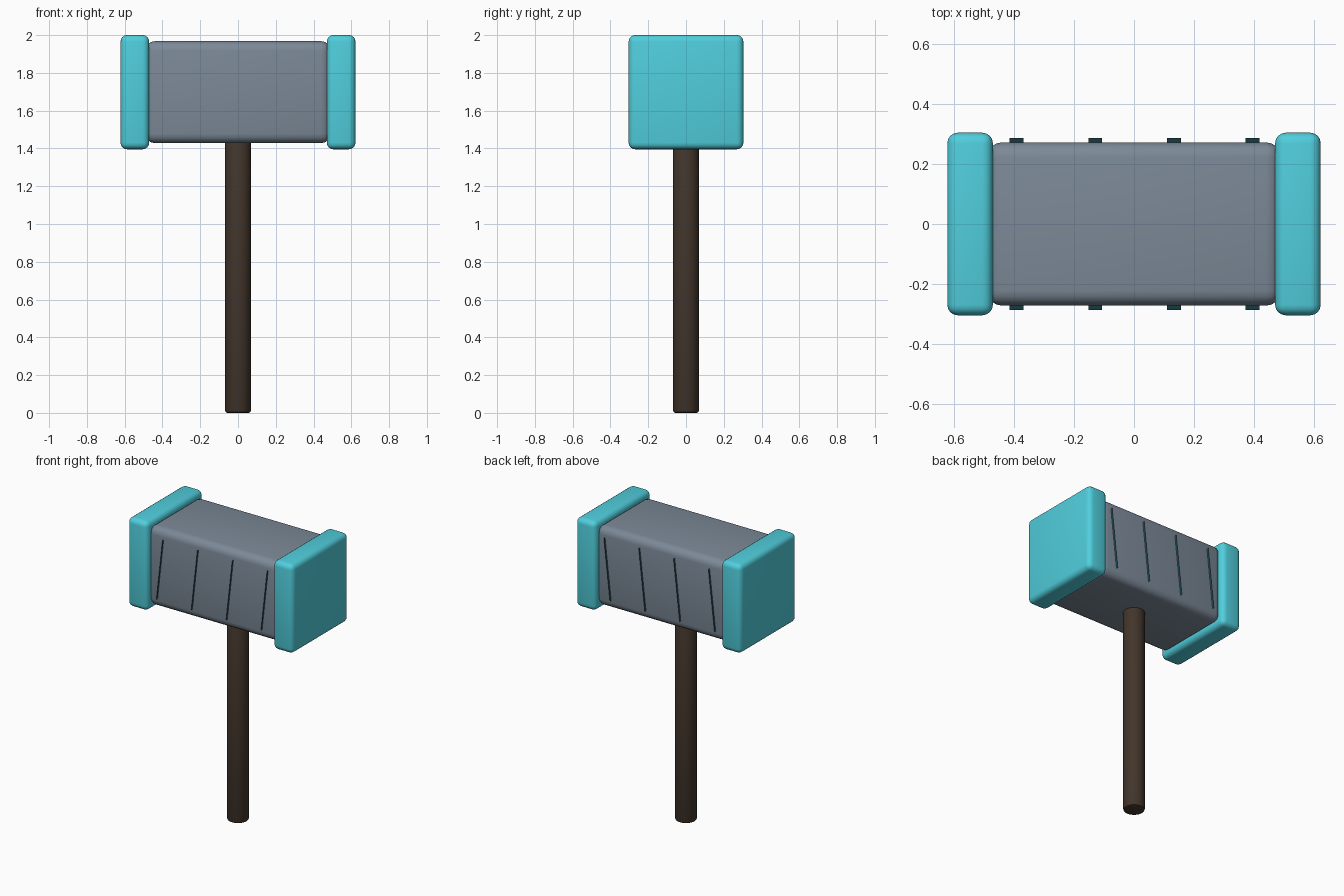
import bpy, bmesh, math

if "Cube" in bpy.data.objects:
    bpy.data.objects.remove(bpy.data.objects["Cube"])


def material(name, color):
    m = bpy.data.materials.new(name)
    m.diffuse_color = (*color, 1)
    m.use_nodes = True
    m.node_tree.nodes["Principled BSDF"].inputs["Base Color"].default_value = m.diffuse_color
    return m


STEEL = material("steel", (0.20, 0.25, 0.31))
TEAL = material("teal", (0.08, 0.62, 0.72))
WOOD = material("dark_wood", (0.055, 0.036, 0.024))
INLAY = material("dark_inlay", (0.02, 0.10, 0.13))


def finish(obj, name, mat, bevel, segments):
    obj.name = name
    obj.data.materials.append(mat)
    mod = obj.modifiers.new("bevel", 'BEVEL')
    mod.width = bevel
    mod.segments = segments
    mod.limit_method = 'ANGLE'
    mod.angle_limit = math.radians(40)
    bpy.ops.object.modifier_apply(modifier=mod.name)
    bpy.ops.object.shade_smooth_by_angle(angle=math.radians(35))


def block(name, size, loc, mat, bevel):
    bpy.ops.mesh.primitive_cube_add(size=1, location=loc)
    obj = bpy.context.object
    obj.scale = size
    bpy.ops.object.transform_apply(location=False, rotation=False, scale=True)
    finish(obj, name, mat, bevel, 4)


HEAD_Z = 1.698

# Head body and the two striking caps
block("head_body", (0.98, 0.544, 0.54), (0, 0, HEAD_Z), STEEL, 0.05)
for side, label in ((-1, "left"), (1, "right")):
    block(f"{label}_cap", (0.152, 0.608, 0.605),
          (side * 0.546, 0, HEAD_Z), TEAL, 0.035)

# Handle, running up into the head
bpy.ops.mesh.primitive_cylinder_add(vertices=32, radius=0.068, depth=1.5,
                                    location=(0, 0, 0.75))
finish(bpy.context.object, "handle", WOOD, 0.012, 2)

# Slanted ribbons standing proud of the front and back of the head
for face, label in ((-1, "front"), (1, "back")):
    bm = bmesh.new()
    for i in range(4):
        x = (i - 1.5) * 0.262 + 0.002
        corners = [(x + s * 0.023, face * y, HEAD_Z + s * 0.208)
                   for s, y in ((-1, 0.262), (-1, 0.286),
                                (1, 0.286), (1, 0.262))]
        bm.faces.new([bm.verts.new(c) for c in corners])
    mesh = bpy.data.meshes.new(f"{label}_ribbons")
    bm.to_mesh(mesh)
    bm.free()
    mesh.materials.append(INLAY)
    obj = bpy.data.objects.new(f"{label}_ribbons", mesh)
    bpy.context.collection.objects.link(obj)
